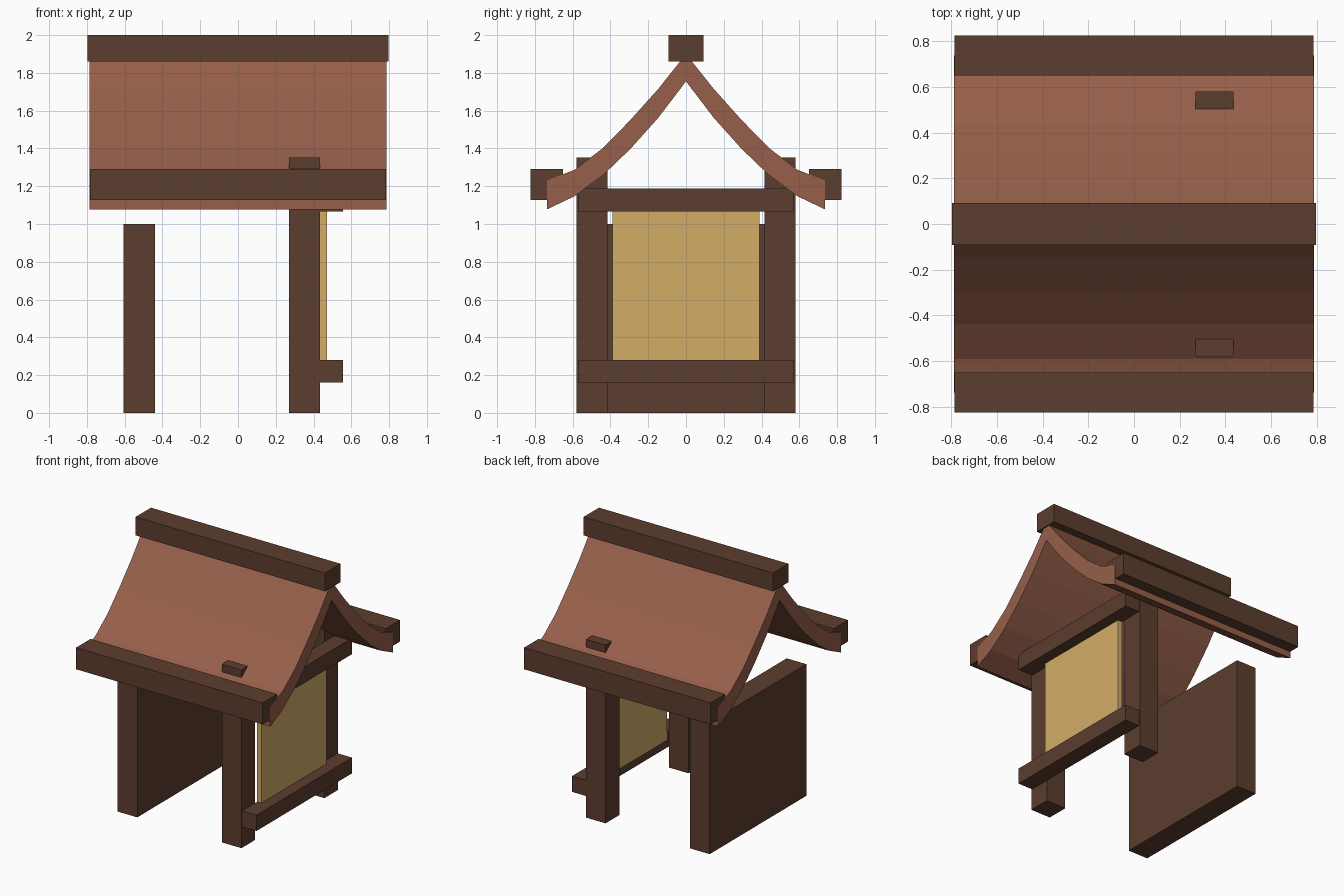
import bpy
import bmesh

if "Cube" in bpy.data.objects:
    bpy.data.objects.remove(bpy.data.objects["Cube"], do_unlink=True)


def linear(c):
    c /= 255
    return c / 12.92 if c <= 0.04045 else ((c + 0.055) / 1.055) ** 2.4


def material(name, rgb):
    m = bpy.data.materials.new(name)
    m.use_nodes = True
    color = (*[linear(c) for c in rgb], 1)
    m.diffuse_color = color
    m.node_tree.nodes["Principled BSDF"].inputs["Base Color"].default_value = color
    return m


wood = material("dark wood", (92, 61, 46))
clay = material("terracotta roof", (150, 95, 74))
paper = material("straw panel", (210, 173, 103))


def prism(name, profile, x0, x1, mat):
    """Extrude a closed (y, z) profile along x from x0 to x1."""
    bm = bmesh.new()
    face = bm.faces.new([bm.verts.new((x0, y, z)) for y, z in profile])
    ext = bmesh.ops.extrude_face_region(bm, geom=[face])
    moved = [v for v in ext["geom"] if isinstance(v, bmesh.types.BMVert)]
    bmesh.ops.translate(bm, verts=moved, vec=(x1 - x0, 0, 0))
    bmesh.ops.recalc_face_normals(bm, faces=bm.faces)
    mesh = bpy.data.meshes.new(name)
    bm.to_mesh(mesh)
    bm.free()
    mesh.materials.append(mat)
    obj = bpy.data.objects.new(name, mesh)
    bpy.context.collection.objects.link(obj)
    return obj


def box(name, x, y, z, mat=wood):
    profile = [(y[0], z[0]), (y[1], z[0]), (y[1], z[1]), (y[0], z[1])]
    return prism(name, profile, x[0], x[1], mat)


# Solid wall on one side
box("side_wall", (-0.605, -0.44), (-0.58, 0.58), (0, 1.0))

# Infill panel held between two rails
box("wall_panel", (0.434, 0.471), (-0.39, 0.39), (0.22, 1.12), paper)
box("lower_rail", (0.435, 0.556), (-0.573, 0.573), (0.16, 0.28))
box("upper_rail", (0.435, 0.556), (-0.573, 0.573), (1.065, 1.187))

# Ridge beam
box("ridge_beam", (-0.796, 0.796), (-0.092, 0.092), (1.86, 2.0))

# Posts that pierce the roof, and eave beams
for side, s in (("front", -1), ("back", 1)):
    box(side + "_post", (0.27, 0.435), sorted((s * 0.415, s * 0.58)), (0, 1.353))
    box(side + "_eave_beam", (-0.784, 0.784), sorted((s * 0.65, s * 0.824)), (1.126, 1.29))

# Swept roof, one closed section mirrored about the ridge
upper = [(0.737, 1.23), (0.59, 1.287), (0.44, 1.402), (0.295, 1.55), (0.147, 1.715)]
lower = [(0.147, 1.562), (0.295, 1.397), (0.44, 1.258), (0.59, 1.147), (0.737, 1.077)]


def flip(points):
    return [(-y, z) for y, z in reversed(points)]


section = upper + [(0, 1.9)] + flip(upper) + flip(lower) + [(0, 1.755)] + lower
prism("curved_roof", section, -0.787, 0.787, clay)
